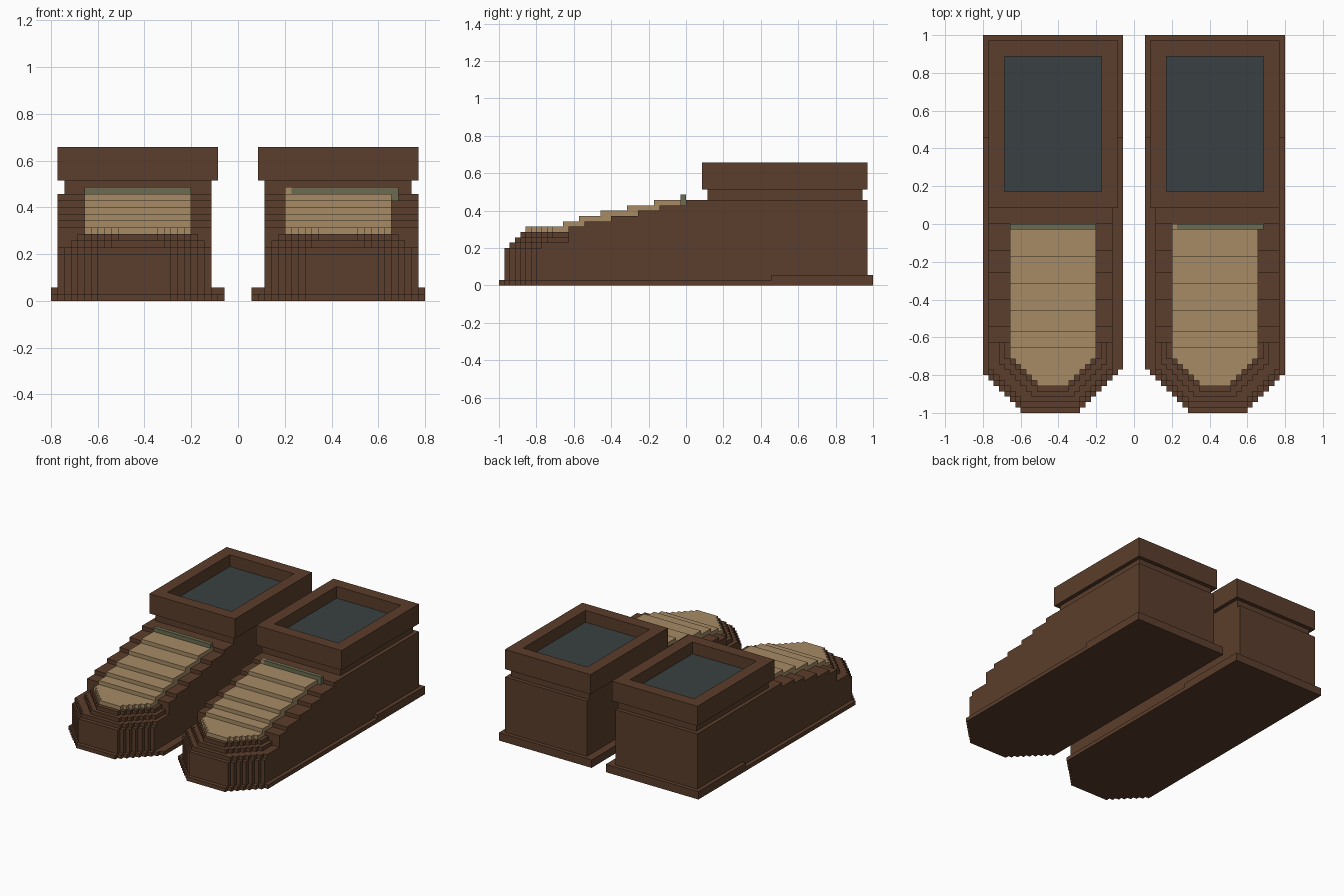
import bpy
import bmesh
from mathutils import Vector

if "Cube" in bpy.data.objects:
    bpy.data.objects.remove(bpy.data.objects["Cube"], do_unlink=True)

U = 2 / 70  # one block of the grid; all sizes below are in blocks


def material(name, rgb):
    m = bpy.data.materials.new(name)
    m.use_nodes = True
    m.diffuse_color = (*rgb, 1)
    m.node_tree.nodes["Principled BSDF"].inputs["Base Color"].default_value = (*rgb, 1)
    return m


BROWN = material("brown leather", (0.105, 0.048, 0.025))
TAN = material("tan panel", (0.38, 0.26, 0.13))
GREEN = material("olive trim", (0.15, 0.15, 0.082))
SLATE = material("dark slate lining", (0.042, 0.052, 0.054))


def finish(bm, name, side, mats):
    """Scale to units, mirror for the right shoe, and link."""
    for v in bm.verts:
        v.co = Vector((v.co.x * side, v.co.y, v.co.z)) * U
    bmesh.ops.recalc_face_normals(bm, faces=bm.faces[:])
    me = bpy.data.meshes.new(name)
    bm.to_mesh(me)
    bm.free()
    for m in mats:
        me.materials.append(m)
    ob = bpy.data.objects.new(("left_" if side > 0 else "right_") + name, me)
    bpy.context.collection.objects.link(ob)


def extrude(points, offset, name, side, mat):
    bm = bmesh.new()
    face = bm.faces.new([bm.verts.new(p) for p in points])
    res = bmesh.ops.extrude_face_region(bm, geom=[face], use_keep_orig=True)
    verts = [g for g in res["geom"] if isinstance(g, bmesh.types.BMVert)]
    bmesh.ops.translate(bm, verts=verts, vec=offset)
    finish(bm, name, side, [mat])


def toe_slab(name, side, mat, x, front, back, z, steps):
    """Slab with a stair-stepped rounded toe; steps = (inner, outer)."""
    (x0, x1), (n, m) = x, steps
    pts = [(x1, back), (x0, back), (x0, front + n)]
    for i in range(n):
        pts += [(x0 + i + 1, front + n - i), (x0 + i + 1, front + n - i - 1)]
    for i in range(m):
        pts += [(x1 - m + i, front + i), (x1 - m + i, front + i + 1)]
    pts.append((x1, front + m))
    extrude([(a, b, z[0]) for a, b in pts], (0, 0, z[1] - z[0]), name, side, mat)


def stair(name, side, mat, x, starts, first_top, back, bottom):
    """Side profile rising one block at each start, extruded across x."""
    pts = [(back, bottom), (starts[0], bottom)]
    for i, y in enumerate(starts):
        if i:
            pts.append((y, first_top + i - 1))
        pts.append((y, first_top + i))
    pts.append((back, first_top + len(starts) - 1))
    extrude([(x[0], y, z) for y, z in pts], (x[1] - x[0], 0, 0), name, side, mat)


def box(name, side, mat, x, y, z):
    pts = [(x[0], y[0], z[0]), (x[1], y[0], z[0]), (x[1], y[1], z[0]), (x[0], y[1], z[0])]
    extrude(pts, (0, 0, z[1] - z[0]), name, side, mat)


def collar(side):
    """Thick ankle rim with a recessed lining."""
    bm = bmesh.new()
    bmesh.ops.create_cube(bm, size=1)
    for v in bm.verts:
        v.co = Vector((15 + v.co.x * 24, 18.5 + v.co.y * 31, 20.5 + v.co.z * 5))
    bm.normal_update()
    top = max(bm.faces, key=lambda f: f.calc_center_median().z)
    bmesh.ops.inset_region(bm, faces=[top], thickness=3, use_even_offset=True)
    floor = bmesh.ops.extrude_face_region(bm, geom=[top])["geom"]
    bmesh.ops.translate(bm, verts=[g for g in floor if isinstance(g, bmesh.types.BMVert)],
                        vec=(0, 0, -3))
    for g in floor:
        if isinstance(g, bmesh.types.BMFace):
            g.material_index = 1
    if top.is_valid:
        bm.faces.remove(top)
    finish(bm, "collar", side, [BROWN, SLATE])


for side in (1, -1):
    # Sole and raised heel
    toe_slab("sole", side, BROWN, (2, 28), -35, 35, (0, 1), (8, 7))
    box("heel", side, BROWN, (2, 28), (16, 35), (1, 2))

    # Foot body with terraced toe
    toe_slab("lower_body", side, BROWN, (4, 27), -34, 34, (1, 7), (6, 6))
    toe_slab("toe_tier_low", side, BROWN, (4, 27), -33, 34, (7, 8), (6, 6))
    toe_slab("toe_tier_mid", side, BROWN, (5, 25), -32, -22, (8, 9), (6, 6))
    toe_slab("toe_tier_top", side, BROWN, (6, 24), -31, -22, (9, 10), (6, 6))
    stair("instep", side, BROWN, (4, 27), (-22, -19, -14, -9, -5, 0), 11, 34, 8)

    # Tan stepped panel and its toe end
    toe_slab("panel_toe", side, TAN, (7, 23), -30, -22, (10, 11), (5, 5))
    stair("panel", side, TAN, (7, 23), (-23, -20, -16, -11, -6), 12, 0, 11)

    # Trim strip at the top of the panel, shifted one block on the left shoe
    if side > 0:
        box("trim_end", side, TAN, (7, 8), (-1, 0), (16, 17))
        box("trim", side, GREEN, (8, 24), (-1, 0), (16, 17))
        box("trim_tab", side, GREEN, (23, 24), (-1, 0), (15, 16))
    else:
        box("trim", side, GREEN, (7, 23), (-1, 0), (16, 17))

    # Ankle
    box("neck", side, BROWN, (4, 26), (4, 33), (16, 18))
    collar(side)
